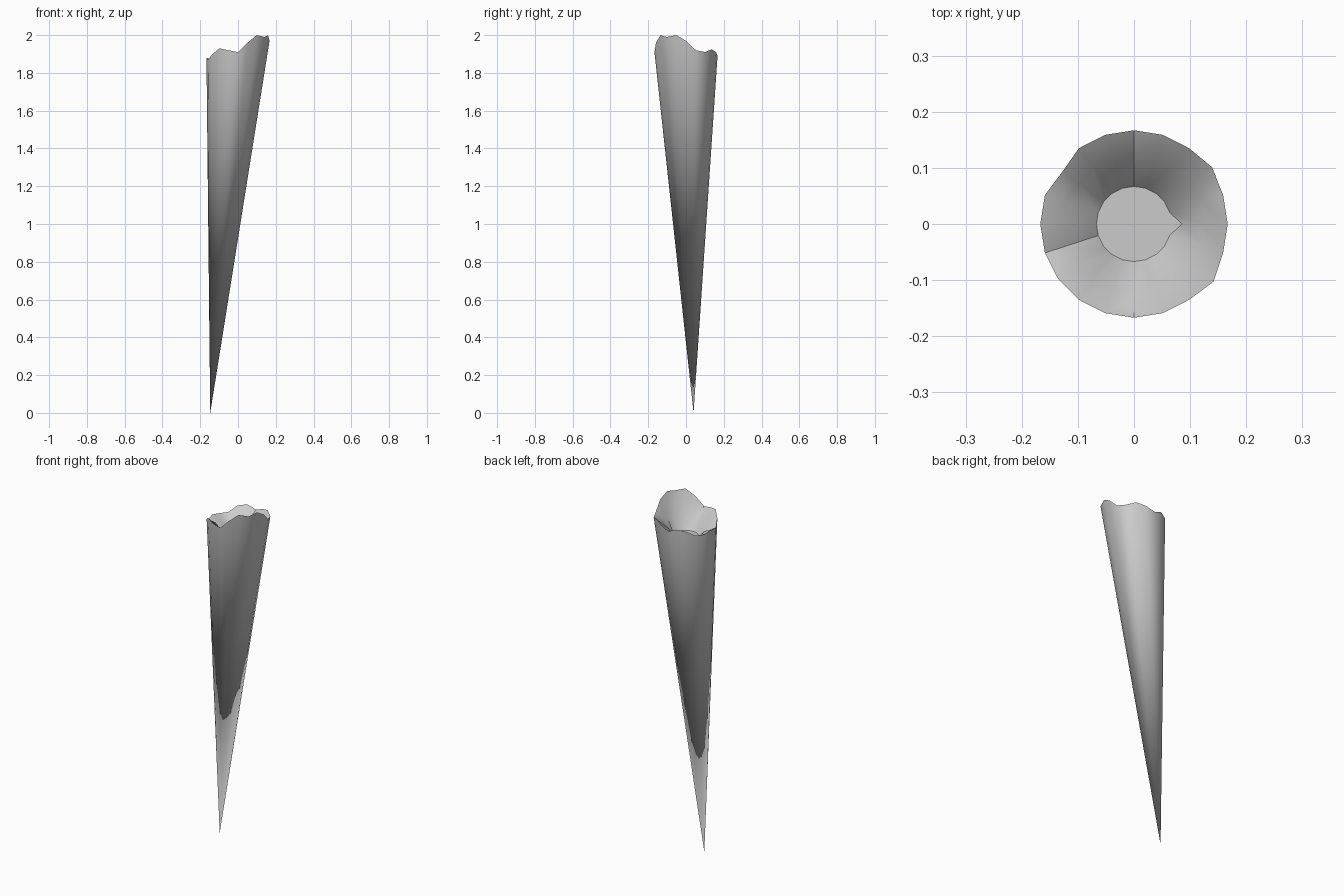
import bpy, bmesh
from math import sin, cos, radians

if "Cube" in bpy.data.objects:
    bpy.data.objects.remove(bpy.data.objects["Cube"])

N = 20
# ragged rim heights, every 18 degrees anticlockwise from +x
RIM_Z = [1.97, 1.92, 1.91, 1.925, 1.91, 1.89, 1.91, 1.90, 1.87, 1.87,
         1.88, 1.87, 1.90, 1.93, 1.92, 1.91, 1.96, 2.0, 1.99, 2.0]
RIM_R = [0.167] * N
RIM_R[8] = 0.158                       # small dent in the back left
RIM_R[2] = 0.172
RIM_R[18] = 0.175

bm = bmesh.new()


def ring(radius, height):
    verts = []
    for i in range(N):
        a = radians(i * 360 / N)
        r = radius(i)
        verts.append(bm.verts.new((r * cos(a), r * sin(a), height(i))))
    return verts


def bridge(a, b):
    for i in range(N):
        j = (i + 1) % N
        bm.faces.new((a[i], a[j], b[j], b[i]))


# outer skin: leaning spike from the off-centre tip to the ragged rim
tip = bm.verts.new((-0.147, 0.04, 0))
rim = ring(lambda i: RIM_R[i], lambda i: RIM_Z[i])
for i in range(N):
    bm.faces.new((tip, rim[(i + 1) % N], rim[i]))

# hollow broken end: steep wall, fluted shoulder, flat floor
shoulder = ring(lambda i: 0.13 if i % 2 else 0.12,
                lambda i: min(1.88, RIM_Z[i] - 0.02))
floor = ring(lambda i: 0.085 if i == 0 else 0.067, lambda i: 1.80)
bridge(rim, shoulder)
bridge(shoulder, floor)
bm.faces.new(floor)

bmesh.ops.recalc_face_normals(bm, faces=bm.faces)
mesh = bpy.data.meshes.new("hollow_spike")
bm.to_mesh(mesh)
bm.free()
spike = bpy.data.objects.new("hollow_spike", mesh)
bpy.context.collection.objects.link(spike)

# smooth sides, sharp rim and floor edge
bpy.context.view_layer.objects.active = spike
spike.select_set(True)
bpy.ops.object.shade_smooth_by_angle(angle=radians(40))
